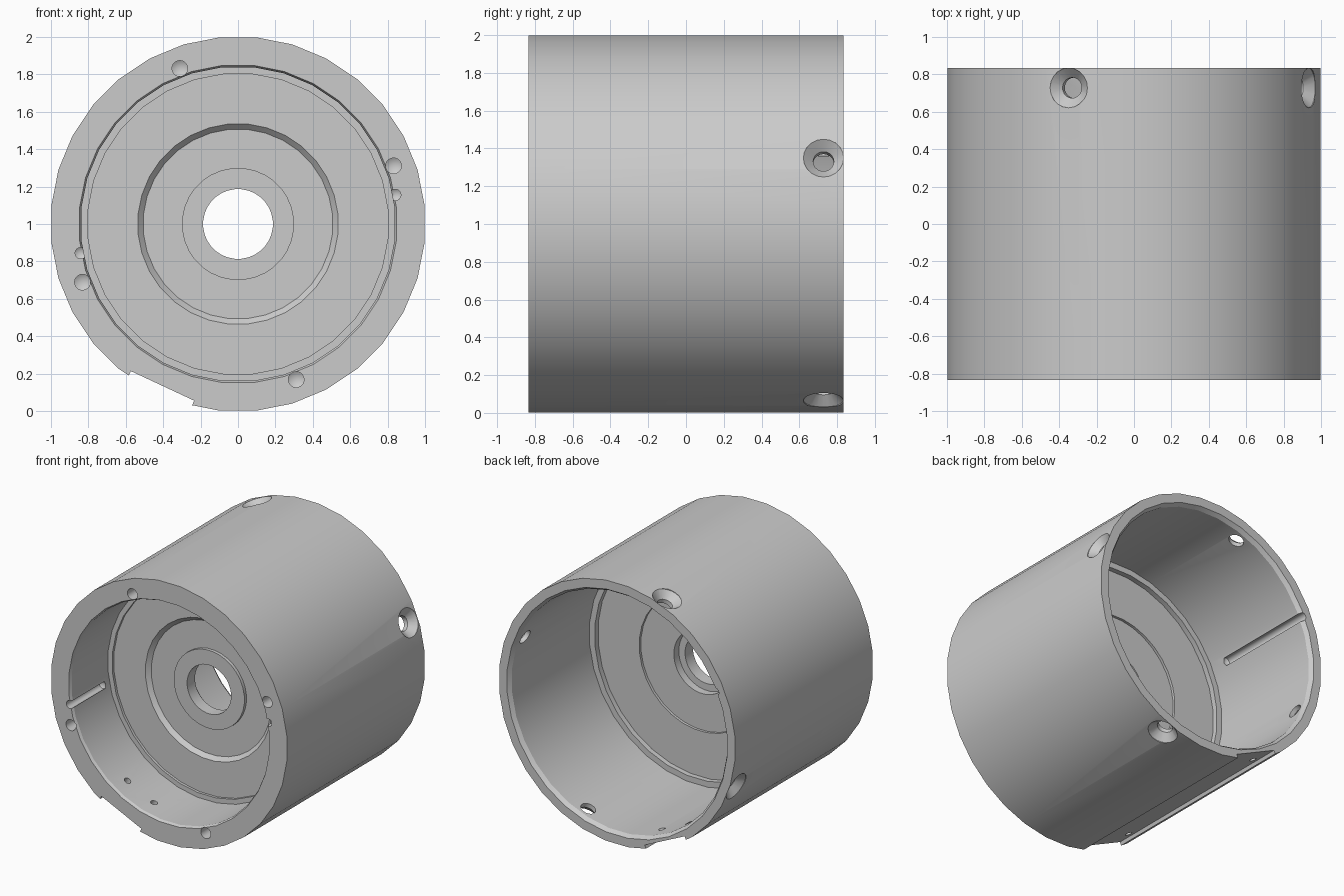
import bpy
import bmesh
from math import radians, pi
from mathutils import Matrix

cube = bpy.data.objects.get("Cube")
if cube:
    bpy.data.objects.remove(cube, do_unlink=True)

HALF = 0.835          # half the housing length along y
FRONT, BACK = -HALF, HALF
LIFT = Matrix.Translation((0, 0, 1))
STEPS = 32


def link_mesh(name, bm, matrix):
    bmesh.ops.recalc_face_normals(bm, faces=bm.faces)
    bm.transform(LIFT @ matrix)
    mesh = bpy.data.meshes.new(name)
    bm.to_mesh(mesh)
    bm.free()
    obj = bpy.data.objects.new(name, mesh)
    bpy.context.collection.objects.link(obj)
    return obj


def lathe(name, profile, steps, matrix):
    """Revolve a closed (radius, y) profile around the y axis."""
    bm = bmesh.new()
    verts = [bm.verts.new((r, y, 0)) for r, y in profile]
    edges = [bm.edges.new((v, verts[i - 1])) for i, v in enumerate(verts)
             if v.co.x > 0 or verts[i - 1].co.x > 0]
    bmesh.ops.spin(bm, geom=verts + edges, cent=(0, 0, 0), axis=(0, 1, 0),
                   angle=2 * pi, steps=steps)
    bmesh.ops.remove_doubles(bm, verts=bm.verts, dist=1e-5)
    return link_mesh(name, bm, matrix)


def drill(name, radius, start, end, tip, matrix):
    """Round drill whose far end runs out to a point at tip."""
    return lathe(name, [(0, start), (radius, start), (radius, end), (0, tip)], 20, matrix)


def along(angle, radius):
    """Frame parallel to the housing axis at a polar position."""
    return Matrix.Rotation(-radians(angle), 4, 'Y') @ Matrix.Translation((radius, 0, 0))


def outward(angle, y, side=0):
    """Frame whose y axis points radially out of the housing."""
    return (Matrix.Translation((0, y, 0)) @ Matrix.Rotation(-radians(angle), 4, 'Y')
            @ Matrix.Translation((0, 0, side)) @ Matrix.Rotation(-pi / 2, 4, 'Z'))


# Turned body: shell, front chamber, hub web and rear chamber
housing = lathe("housing", [
    (1.003, FRONT), (1.003, BACK),
    (0.935, BACK), (0.915, BACK - 0.03),
    (0.915, BACK - 0.97), (0.87, BACK - 0.97), (0.87, BACK - 1.01),
    (0.52, BACK - 1.01), (0.52, BACK - 1.03),
    (0.24, BACK - 1.03), (0.24, BACK - 1.09), (0.187, BACK - 1.09),
    (0.187, FRONT + 0.485), (0.30, FRONT + 0.485), (0.30, FRONT + 0.51),
    (0.508, FRONT + 0.51), (0.537, FRONT + 0.48),
    (0.805, FRONT + 0.48), (0.805, FRONT + 0.46),
    (0.842, FRONT + 0.46), (0.842, FRONT + 0.02), (0.852, FRONT),
], STEPS, Matrix.Rotation(pi / STEPS, 4, 'Y'))

cutters = []

# Flat keyway along the lower side
SLOT = 245
bm = bmesh.new()
bmesh.ops.create_cube(bm, size=1)
bm.transform(Matrix.Translation((0, 1.055, 0)) @ Matrix.Diagonal((2, 0.2, 0.374, 1)))
cutters.append(link_mesh("keyway_cutter", bm, outward(SLOT, 0)))

# Pairs of small holes through the keyway floor
for y in (-0.675, 0.675):
    for side in (-0.125, 0.125):
        cutters.append(drill("keyway_hole_cutter", 0.025, 0.7, 1.1, 1.1,
                             outward(SLOT, y, side)))

# Face holes in front and countersunk radial holes at the back
for angle in (20.5, 110.5, 200.5, 290.5):
    cutters.append(drill("face_hole_cutter", 0.042, FRONT - 0.1, FRONT + 0.25, FRONT + 0.275,
                         along(angle, 0.888)))
    cutters.append(lathe("countersink_cutter", [
        (0, 0.8), (0.055, 0.8), (0.055, 0.945), (0.107, 0.995),
        (0.107, 1.1), (0, 1.1)], 20, outward(angle, 0.728)))

# Lengthwise pin grooves: two in the front chamber, one in the rear
for angle in (10.5, 190.5):
    cutters.append(drill("front_groove_cutter", 0.03, FRONT - 0.1, FRONT + 0.4, FRONT + 0.42,
                         along(angle, 0.855)))
cutters.append(drill("rear_groove_cutter", 0.03, BACK + 0.1, BACK - 0.83, BACK - 0.85,
                     along(155, 0.92)))

# Cut everything and tidy up the helpers
bpy.ops.object.select_all(action='DESELECT')
bpy.context.view_layer.objects.active = housing
housing.select_set(True)
for cutter in cutters:
    cutter.hide_render = True
    mod = housing.modifiers.new(cutter.name, 'BOOLEAN')
    mod.operation = 'DIFFERENCE'
    mod.solver = 'EXACT'
    mod.object = cutter
    bpy.ops.object.modifier_apply(modifier=mod.name)
    bpy.data.objects.remove(cutter, do_unlink=True)

bpy.ops.object.shade_smooth_by_angle(angle=radians(25))
